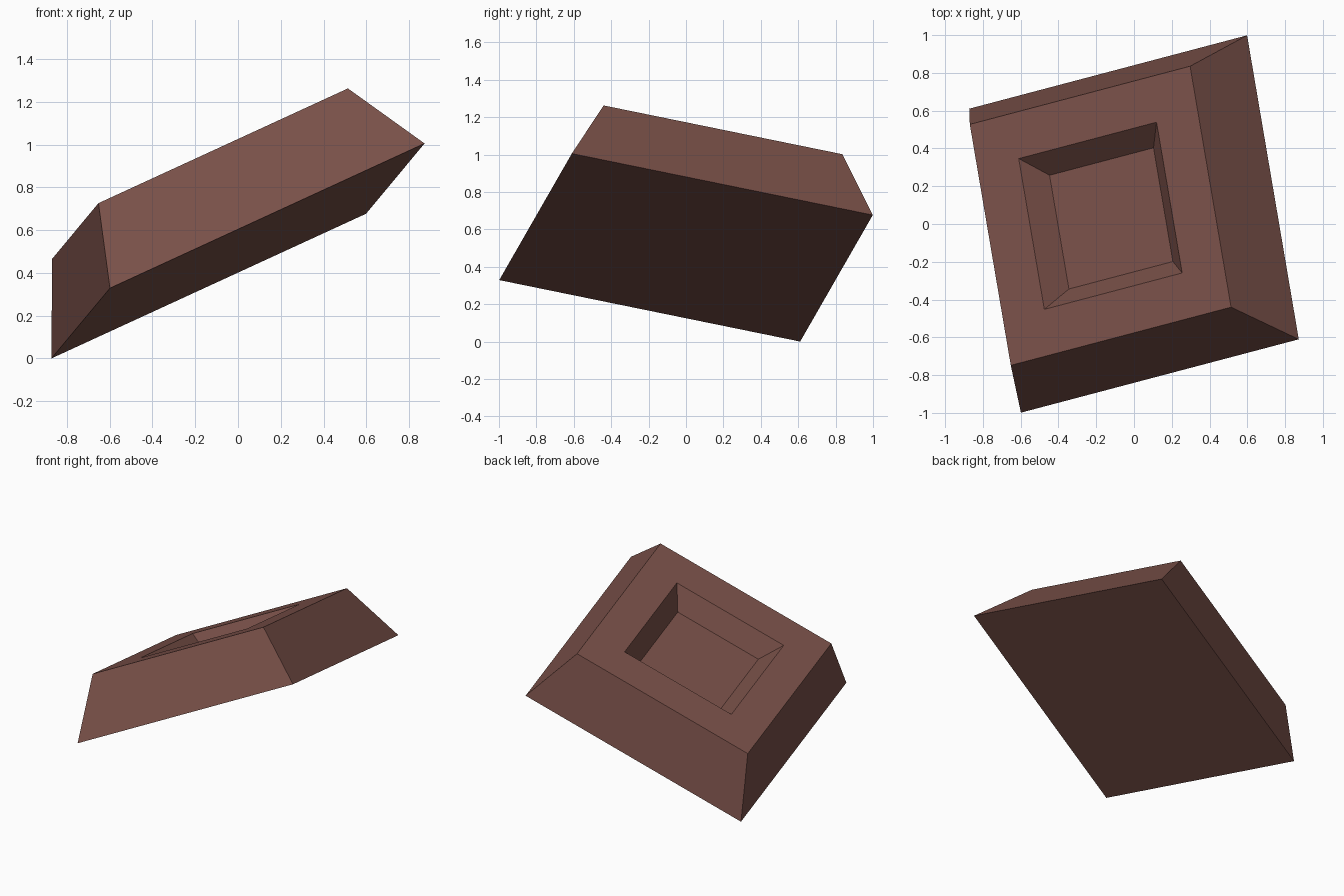
import bpy, bmesh
from mathutils import Matrix, Vector

if "Cube" in bpy.data.objects:
    bpy.data.objects.remove(bpy.data.objects["Cube"])

# Single brown material
brown = bpy.data.materials.new("reddish_brown")
brown.diffuse_color = (0.19, 0.08, 0.065, 1.0)
brown.use_nodes = True
brown.node_tree.nodes["Principled BSDF"].inputs["Base Color"].default_value = brown.diffuse_color

# Square sections along the block axis: (side length, height)
SECTIONS = [(1.665, 0.0),     # base
            (1.32, 0.405),    # top outer edge
            (0.826, 0.405),   # recess rim
            (0.623, 0.275)]   # recess floor

bm = bmesh.new()
rings = []
for side, height in SECTIONS:
    h = side / 2
    rings.append([bm.verts.new((sx * h, sy * h, height))
                  for sx, sy in ((-1, -1), (1, -1), (1, 1), (-1, 1))])

# Sloped sides, top border and recess walls
for low, high in zip(rings, rings[1:]):
    for i in range(4):
        j = (i + 1) % 4
        bm.faces.new((low[i], low[j], high[j], high[i]))

# Base and recess floor
bm.faces.new(rings[0][::-1])
bm.faces.new(rings[-1])

# Tilt the block so that one base corner rests on the ground
u = Vector((1.47, 0.388, 0.676)).normalized()
v = Vector((-0.27, 1.61, -0.327))
v = (v - u * v.dot(u)).normalized()
n = u.cross(v)
tilt = Matrix((u, v, n)).transposed().to_4x4()
bm.transform(Matrix.Translation((0, 0, 0.502)) @ tilt)
low_z = min(vert.co.z for vert in bm.verts)
bm.transform(Matrix.Translation((0, 0, -low_z)))
bmesh.ops.recalc_face_normals(bm, faces=bm.faces)

mesh = bpy.data.meshes.new("tilted_block")
bm.to_mesh(mesh)
bm.free()
mesh.materials.append(brown)
block = bpy.data.objects.new("tilted_block", mesh)
bpy.context.collection.objects.link(block)
